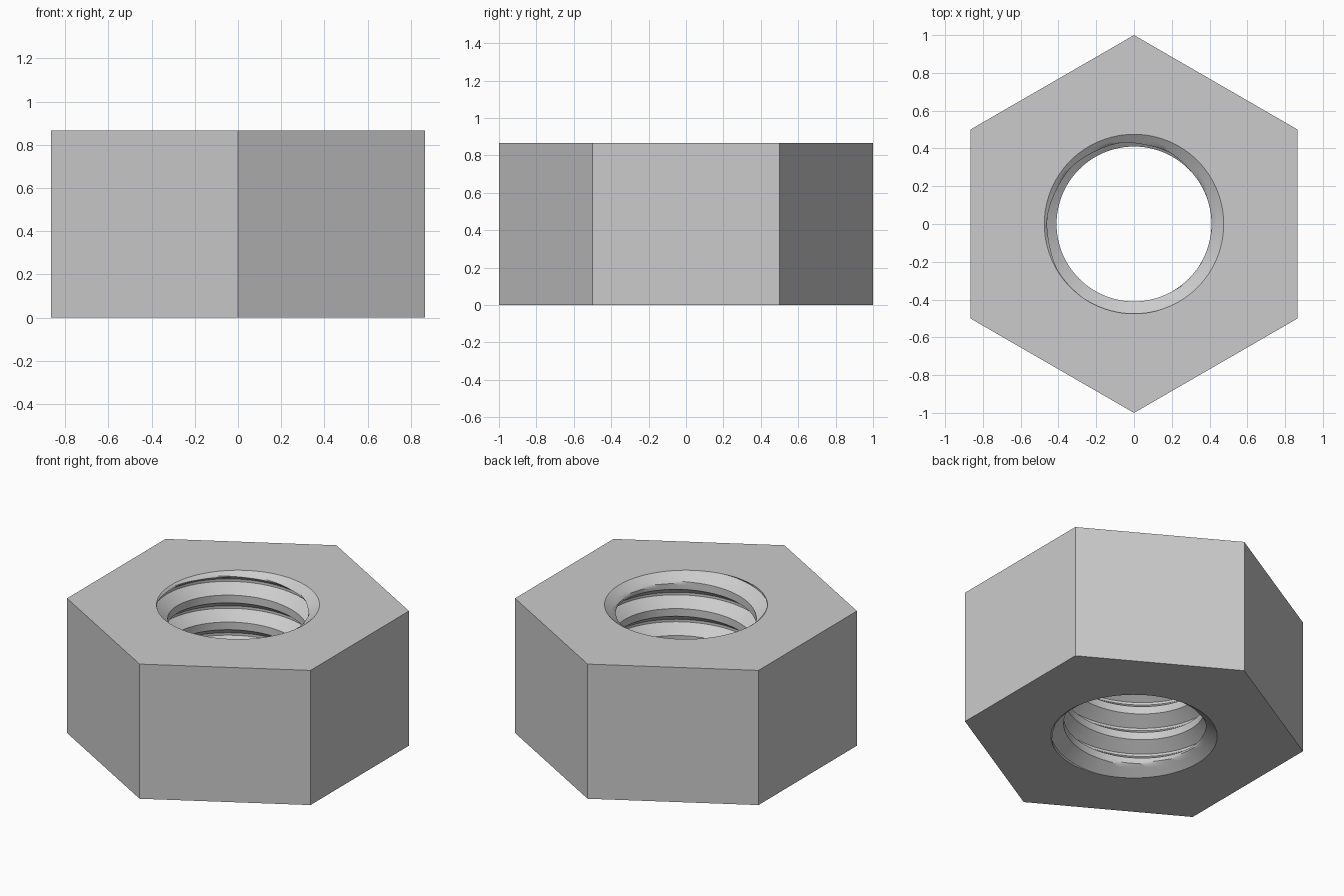
import bpy, bmesh, math

old = bpy.data.objects.get("Cube")
if old:
    bpy.data.objects.remove(old, do_unlink=True)

HEIGHT = 0.866
PITCH = HEIGHT / 5
MINOR, ROOT = 0.41, 0.485          # thread crest and groove radii
ROOT_HALF, FLANK = 0.008, 0.054    # half groove floor, flank height
TOP_RIM, BOTTOM_RIM = 0.475, 0.485
SIDES, COLUMNS = 6, 96
PHASE = 0.75                       # where the helix runs out at the top

steel = bpy.data.materials.new("plain_grey_steel")
steel.use_nodes = True
grey = (0.6, 0.6, 0.6, 1)
steel.diffuse_color = grey
steel.node_tree.nodes["Principled BSDF"].inputs["Base Color"].default_value = grey


def bore_radius(z, turn):
    """Right-hand thread, widened by a countersink at both mouths."""
    u = (z / PITCH - turn + PHASE) % 1
    d = min(u, 1 - u) * PITCH
    t = min(max((d - ROOT_HALF) / FLANK, 0), 1)
    thread = ROOT - t * (ROOT - MINOR)
    slope = (ROOT - MINOR) / FLANK
    top = TOP_RIM - (HEIGHT - z) * slope
    bottom = BOTTOM_RIM - z * slope
    if z >= HEIGHT:
        return TOP_RIM
    if z <= 0:
        return BOTTOM_RIM
    return max(thread, top, bottom)


# Heights of the helical rows within one pitch
a, b = ROOT_HALF / PITCH, (ROOT_HALF + FLANK) / PITCH
breaks = [-a, a, b, 1 - b, 1 - a]
splits = [1, 6, 4, 6]
steps = [lo + (hi - lo) * i / n
         for lo, hi, n in zip(breaks, breaks[1:], splits) for i in range(n)]
rows = [(k + f - PHASE) * PITCH for k in range(-1, 7) for f in steps]

bm = bmesh.new()
bore = {}


def bore_vert(col, z):
    z = round(min(max(z, 0), HEIGHT), 5)
    key = (col % COLUMNS, z)
    if key not in bore:
        turn = key[0] / COLUMNS
        r, ang = bore_radius(z, turn), turn * math.tau
        bore[key] = bm.verts.new((r * math.cos(ang), r * math.sin(ang), z))
    return bore[key]


# Threaded bore
for col in range(COLUMNS):
    lift, lift_next = PITCH * col / COLUMNS, PITCH * (col + 1) / COLUMNS
    for lo, hi in zip(rows, rows[1:]):
        quad = [bore_vert(col, lo + lift), bore_vert(col + 1, lo + lift_next),
                bore_vert(col + 1, hi + lift_next), bore_vert(col, hi + lift)]
        corners = list(dict.fromkeys(quad))
        if len(corners) > 2:
            bm.faces.new(corners)

# Hexagonal outside, with a point on the front and back
rings = []
for z in (0, HEIGHT):
    angles = [math.tau * (i + 0.5) / SIDES for i in range(SIDES)]
    rings.append([bm.verts.new((math.cos(t), math.sin(t), z)) for t in angles])
for i in range(SIDES):
    j = (i + 1) % SIDES
    bm.faces.new((rings[0][i], rings[0][j], rings[1][j], rings[1][i]))

# Flat ends between the hexagon and the rims
span = COLUMNS // SIDES
for ring, z in zip(rings, (0, HEIGHT)):
    for i in range(SIDES):
        first = i * span + span // 2
        for c in range(first, first + span):
            near = ring[i] if c < first + span // 2 else ring[(i + 1) % SIDES]
            bm.faces.new((near, bore_vert(c + 1, z), bore_vert(c, z)))
        bm.faces.new((ring[i], ring[(i + 1) % SIDES],
                      bore_vert(first + span // 2, z)))

bmesh.ops.recalc_face_normals(bm, faces=bm.faces[:])
mesh = bpy.data.meshes.new("hex_nut")
bm.to_mesh(mesh)
bm.free()
mesh.materials.append(steel)
nut = bpy.data.objects.new("hex_nut", mesh)
bpy.context.collection.objects.link(nut)

bpy.ops.object.select_all(action='DESELECT')
nut.select_set(True)
bpy.context.view_layer.objects.active = nut
bpy.ops.object.shade_smooth_by_angle(angle=math.radians(30))
